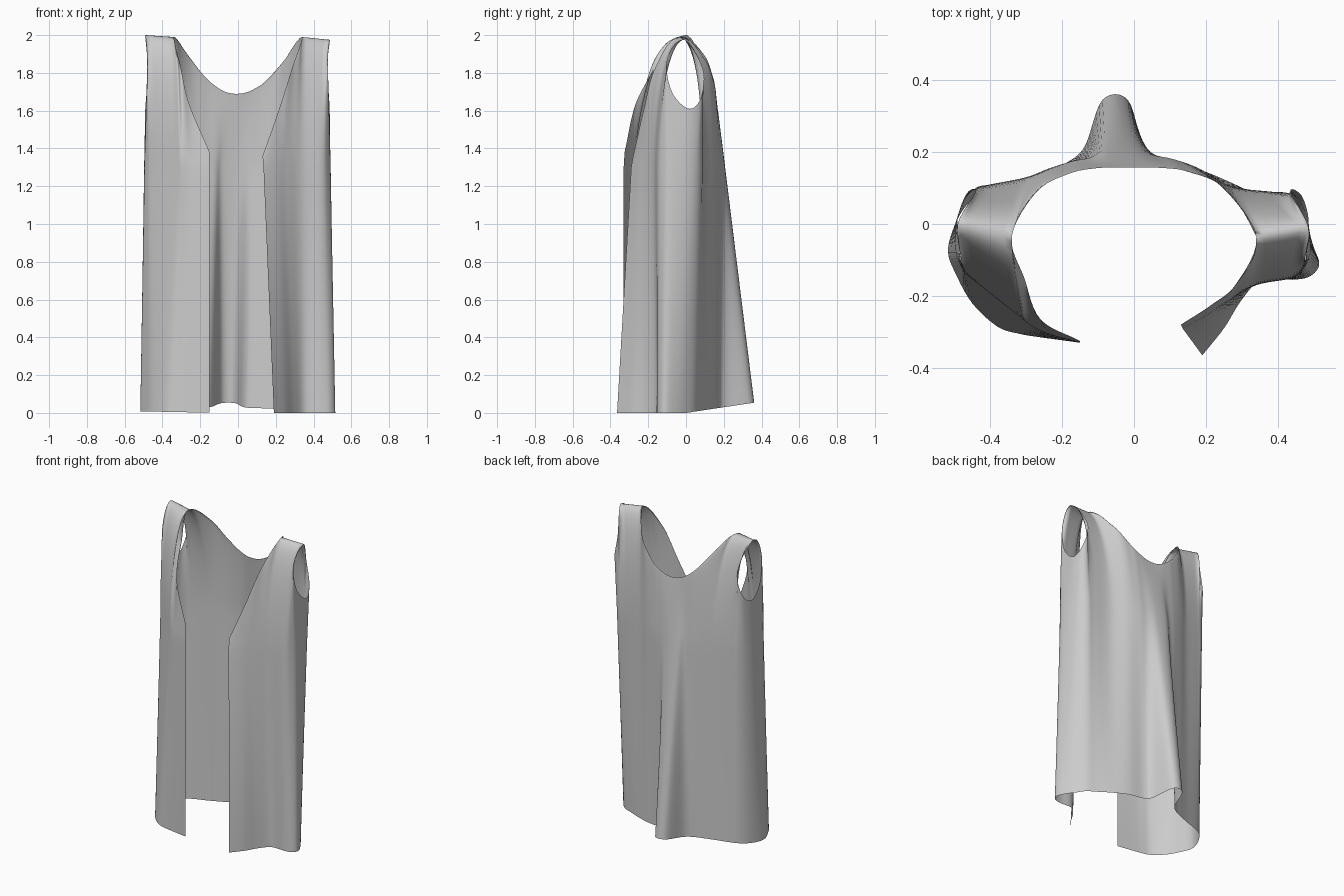
import bpy, bmesh, math
from mathutils import Vector

# Garment columns run from the left front edge, round the back, to the right front edge
HEM = [(-.15, -.33), (-.26, -.315), (-.32, -.305), (-.38, -.285), (-.45, -.22), (-.495, -.14),
       (-.517, -.08), (-.505, -.02), (-.475, .04), (-.435, .08), (-.39, .10), (-.31, .125),
       (-.24, .15), (-.18, .175), (-.135, .22), (-.088, .345), (-.017, .345), (.025, .215),
       (.065, .175), (.17, .155), (.27, .115), (.35, .075), (.41, .045), (.455, 0), (.49, -.05),
       (.515, -.11), (.49, -.145), (.44, -.155), (.355, -.155), (.30, -.21), (.25, -.29), (.19, -.365)]
CHEST = [(-.15, -.33), (-.24, -.305), (-.29, -.28), (-.33, -.25), (-.455, -.15), (-.48, -.12),
         (-.495, -.08), (-.495, 0), (-.475, .06), (-.44, .10), (-.40, .11), (-.30, .13),
         (-.235, .155), (-.17, .175), (-.12, .185), (-.08, .205), (0, .205), (.06, .19),
         (.11, .18), (.18, .155), (.27, .105), (.38, .09), (.43, .085), (.465, .055), (.485, 0),
         (.49, -.08), (.475, -.12), (.44, -.15), (.34, -.17), (.26, -.215), (.20, -.255), (.135, -.29)]
# Upper edge: neckline, shoulder seam, armhole, back neckline, and the same again
TOP = [(-.15, -.325, 1.38), (-.26, -.265, 1.64), (-.305, -.15, 1.84), (-.34, -.035, 1.99),
       (-.49, 0, 2), (-.48, -.10, 1.87), (-.485, -.075, 1.69), (-.49, .015, 1.61),
       (-.465, .085, 1.67), (-.44, .09, 1.82), (-.49, 0, 2), (-.34, -.035, 1.99),
       (-.27, .09, 1.9), (-.18, .14, 1.785), (-.105, .155, 1.72), (-.04, .157, 1.692),
       (.03, .157, 1.693), (.09, .155, 1.717), (.15, .145, 1.76), (.25, .10, 1.87), (.34, -.035, 1.99),
       (.485, -.01, 1.975), (.435, .09, 1.82), (.465, .08, 1.67), (.485, .015, 1.61),
       (.48, -.075, 1.7), (.475, -.10, 1.87), (.485, -.01, 1.975), (.34, -.035, 1.99),
       (.285, -.165, 1.82), (.215, -.225, 1.6), (.13, -.28, 1.36)]
SHOULDERS = {3, 10, 20, 27}                  # straight seam segments
# Neighbour across the seam for each seam end, so edges stay round there
ACROSS = {3: 12, 4: 9, 10: 5, 11: 2, 20: 29, 21: 26, 27: 22, 28: 19}
STEPS, CHEST_Z, LOW, HIGH = 6, 1.3, 16, 18


def spline(points, straight=(), across={}):
    """Catmull-Rom through the points, straight along the seams."""
    p = [Vector(q) for q in points]
    out = []
    for i in range(len(p) - 1):
        b, c = p[i], p[i + 1]
        a = p[across.get(i, i - 1)] if i else 2 * b - c
        d = p[across.get(i + 1, i + 2)] if i + 2 < len(p) else 2 * c - b
        if i in straight:
            a, d = 2 * b - c, 2 * c - b
        for k in range(STEPS):
            t = k / STEPS
            out.append(0.5 * (2 * b + (c - a) * t + (2 * a - 5 * b + 4 * c - d) * t * t
                              + (3 * b - a - 3 * c + d) * t ** 3))
    return out + [p[-1]]


hem = spline([(x, y, 0.15 * max(0, y) + 0.02 * max(0, -x - .1)) for x, y in HEM])
chest = spline([(x, y, CHEST_Z) for x, y in CHEST])
top = spline(TOP, SHOULDERS, ACROSS)

# Cloth grid: straight drape below the chest, rounding over to the shoulders above
bm = bmesh.new()
grid = []
for h, c, t in zip(hem, chest, top):
    col = [h.lerp(c, i / LOW) for i in range(LOW)]
    r = 0.95 * min(1, max(0, (t.z - 1.68) / 0.27))
    for i in range(HIGH + 1):
        w = math.sin(i / HIGH * math.pi / 2)
        f = (1 - r) * w + r * (1 - math.sqrt(max(0, 1 - w * w)))
        p = c.lerp(t, f)
        p.z = c.z + (t.z - c.z) * w
        col.append(p)
    grid.append([bm.verts.new(p) for p in col])
for a, b in zip(grid, grid[1:]):
    for i in range(len(a) - 1):
        bm.faces.new((a[i], b[i], b[i + 1], a[i + 1]))

# Sew the shoulder seams
bmesh.ops.remove_doubles(bm, verts=[col[-1] for col in grid], dist=0.0005)
back = grid[len(grid) // 2][4]
if sum(f.calc_area() * (f.normal_update() or f.normal.y) for f in back.link_faces) < 0:
    bmesh.ops.reverse_faces(bm, faces=bm.faces)
for f in bm.faces:
    f.smooth = True
mesh = bpy.data.meshes.new("open_vest")
bm.to_mesh(mesh)
bm.free()
vest = bpy.data.objects.new("open_vest", mesh)
bpy.context.collection.objects.link(vest)
